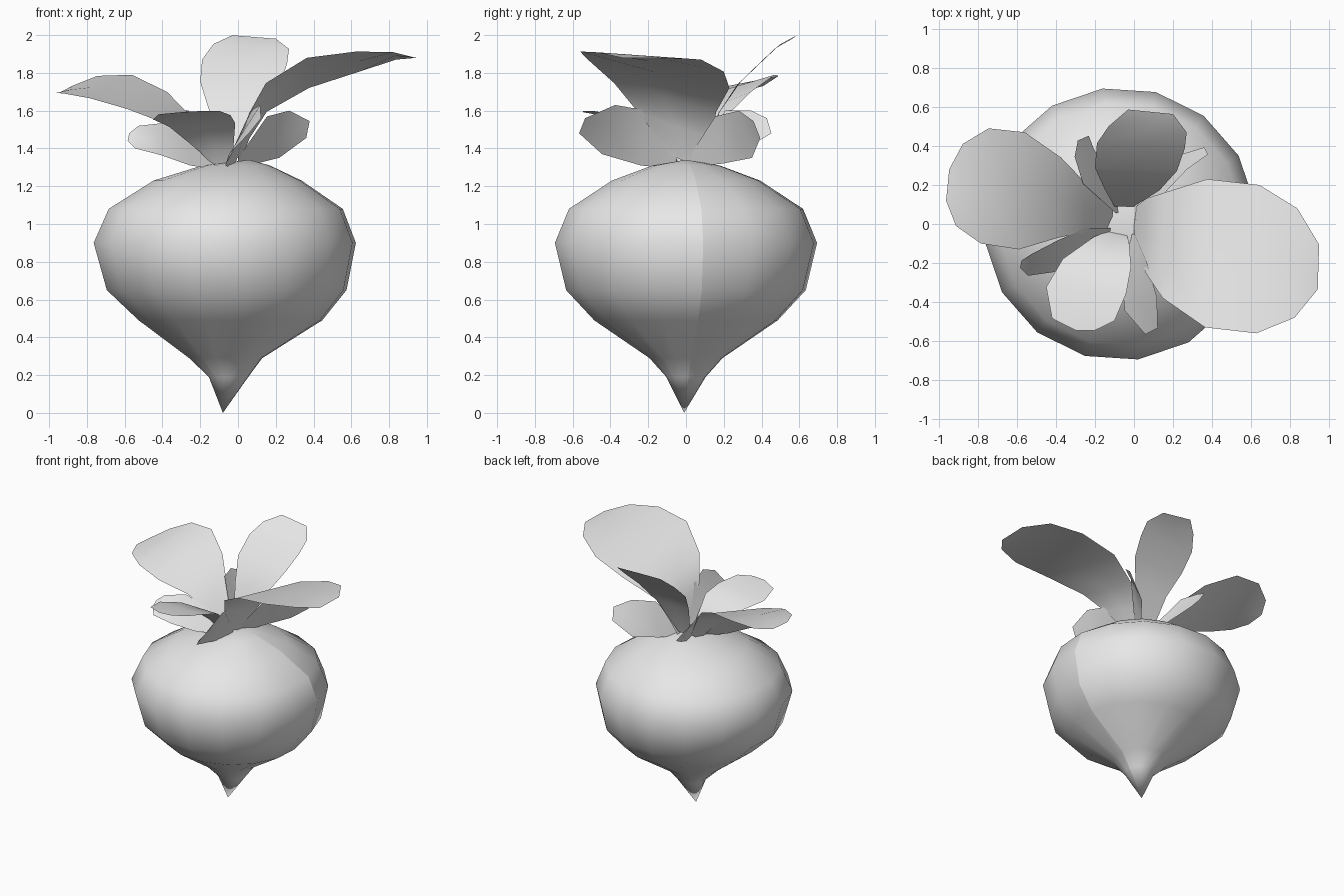
import bpy, bmesh, math
from mathutils import Vector

grey = bpy.data.materials.new("plain_grey")
grey.diffuse_color = (0.8, 0.8, 0.8, 1)


def finish(bm, name):
    mesh = bpy.data.meshes.new(name)
    for f in bm.faces:
        f.smooth = True
    bm.to_mesh(mesh)
    bm.free()
    mesh.materials.append(grey)
    obj = bpy.data.objects.new(name, mesh)
    bpy.context.collection.objects.link(obj)
    return obj


# Root bulb: rings of (height, centre x, radius) closed by a tip and a crown
SIDES, TURN = 16, math.radians(7.5)
RINGS = [(0.19, -0.05, 0.105), (0.29, -0.065, 0.195), (0.49, -0.04, 0.49),
         (0.65, -0.06, 0.64), (0.90, -0.07, 0.70), (1.08, -0.065, 0.625),
         (1.23, -0.055, 0.395), (1.31, -0.01, 0.18)]
bm = bmesh.new()
rings = []
for z, cx, r in RINGS:
    angles = [TURN + math.tau * i / SIDES for i in range(SIDES)]
    rings.append([bm.verts.new((cx + r * math.cos(a), r * math.sin(a), z)) for a in angles])
tip = bm.verts.new((-0.08, -0.01, 0))
crown = bm.verts.new((0.06, 0, 1.34))
for i in range(SIDES):
    j = (i + 1) % SIDES
    bm.faces.new((tip, rings[0][j], rings[0][i]))
    bm.faces.new((crown, rings[-1][i], rings[-1][j]))
    for low, high in zip(rings, rings[1:]):
        bm.faces.new((low[i], low[j], high[j], high[i]))
# Crease running down one side of the root
seam = [tip] + [r[0] for r in rings] + [crown]
for a, b in zip(seam, seam[1:]):
    bm.edges.get((a, b)).smooth = False
finish(bm, "root")


def leaf(name, rib, widths, side_start, side_end):
    """Thin blade along a midrib; the cross direction turns from base to tip."""
    bm = bmesh.new()
    a, b = Vector(side_start), Vector(side_end)
    rows = []
    for i, (p, w) in enumerate(zip(rib, widths)):
        side = a.lerp(b, i / (len(rib) - 1)) * w
        rows.append([bm.verts.new(Vector(p) + side * s) for s in (-1, 0, 1)])
    for r, q in zip(rows, rows[1:]):
        for k in (0, 1):
            bm.faces.new((r[k], r[k + 1], q[k + 1], q[k]))
    if sum((f.normal_update() or f.normal.z) for f in bm.faces) < 0:
        bmesh.ops.reverse_faces(bm, faces=bm.faces[:])
    finish(bm, name)


# Four broad leaves
leaf("large_right_leaf",
     [(0, 0, 1.33), (0.06, -0.06, 1.52), (0.15, -0.11, 1.67), (0.37, -0.15, 1.80),
      (0.635, -0.18, 1.86), (0.83, -0.20, 1.89), (0.945, -0.22, 1.88)],
     [0.08, 0.19, 0.27, 0.38, 0.38, 0.28, 0.115], (0, -1, 0.42), (-0.03, -1, 0))
leaf("left_leaf",
     [(-0.11, 0.04, 1.32), (-0.25, 0.085, 1.505), (-0.38, 0.135, 1.615), (-0.575, 0.17, 1.70),
      (-0.765, 0.195, 1.725), (-0.895, 0.20, 1.71), (-0.955, 0.20, 1.695)],
     [0.06, 0.125, 0.205, 0.30, 0.295, 0.21, 0.08], (0, 1, 0.6), (0.1, 1, 0))
leaf("tall_back_leaf",
     [(-0.05, 0.09, 1.35), (-0.01, 0.175, 1.59), (0.01, 0.28, 1.745), (0.035, 0.40, 1.86),
      (0.07, 0.485, 1.94), (0.085, 0.575, 1.99)],
     [0.05, 0.14, 0.21, 0.225, 0.20, 0.115], (1, 0, 0), (1, -0.1, -0.08))
leaf("front_leaf",
     [(-0.08, -0.04, 1.30), (-0.115, -0.08, 1.39), (-0.19, -0.20, 1.525), (-0.245, -0.34, 1.565),
      (-0.26, -0.49, 1.59), (-0.25, -0.545, 1.595)],
     [0.04, 0.09, 0.175, 0.205, 0.16, 0.05], (1, -0.2, 0.05), (1, 0, 0.06))

# Four small upright leaves between them
leaf("small_front_leaf",
     [(-0.01, -0.05, 1.33), (0, -0.22, 1.455), (0.035, -0.41, 1.50), (0.09, -0.55, 1.52)],
     [0.04, 0.145, 0.13, 0.04], (0.3, 0, 1), (0.8, 0.4, 1))
leaf("small_right_leaf",
     [(0, 0.02, 1.33), (0.125, 0.175, 1.445), (0.245, 0.315, 1.475), (0.37, 0.375, 1.50)],
     [0.03, 0.125, 0.125, 0.045], (0.25, -0.03, 1), (0.2, -0.4, 1))
leaf("small_left_leaf",
     [(-0.12, -0.04, 1.31), (-0.25, -0.09, 1.38), (-0.40, -0.165, 1.45), (-0.535, -0.21, 1.46),
      (-0.58, -0.205, 1.46)],
     [0.02, 0.07, 0.085, 0.06, 0.02], (0, 1, 1), (0.2, 0.9, 1))
leaf("small_back_leaf",
     [(-0.08, 0.06, 1.32), (-0.20, 0.23, 1.485), (-0.255, 0.365, 1.52), (-0.26, 0.44, 1.52)],
     [0.03, 0.115, 0.08, 0.04], (-0.45, -0.15, 1), (-0.7, -0.3, 1))
